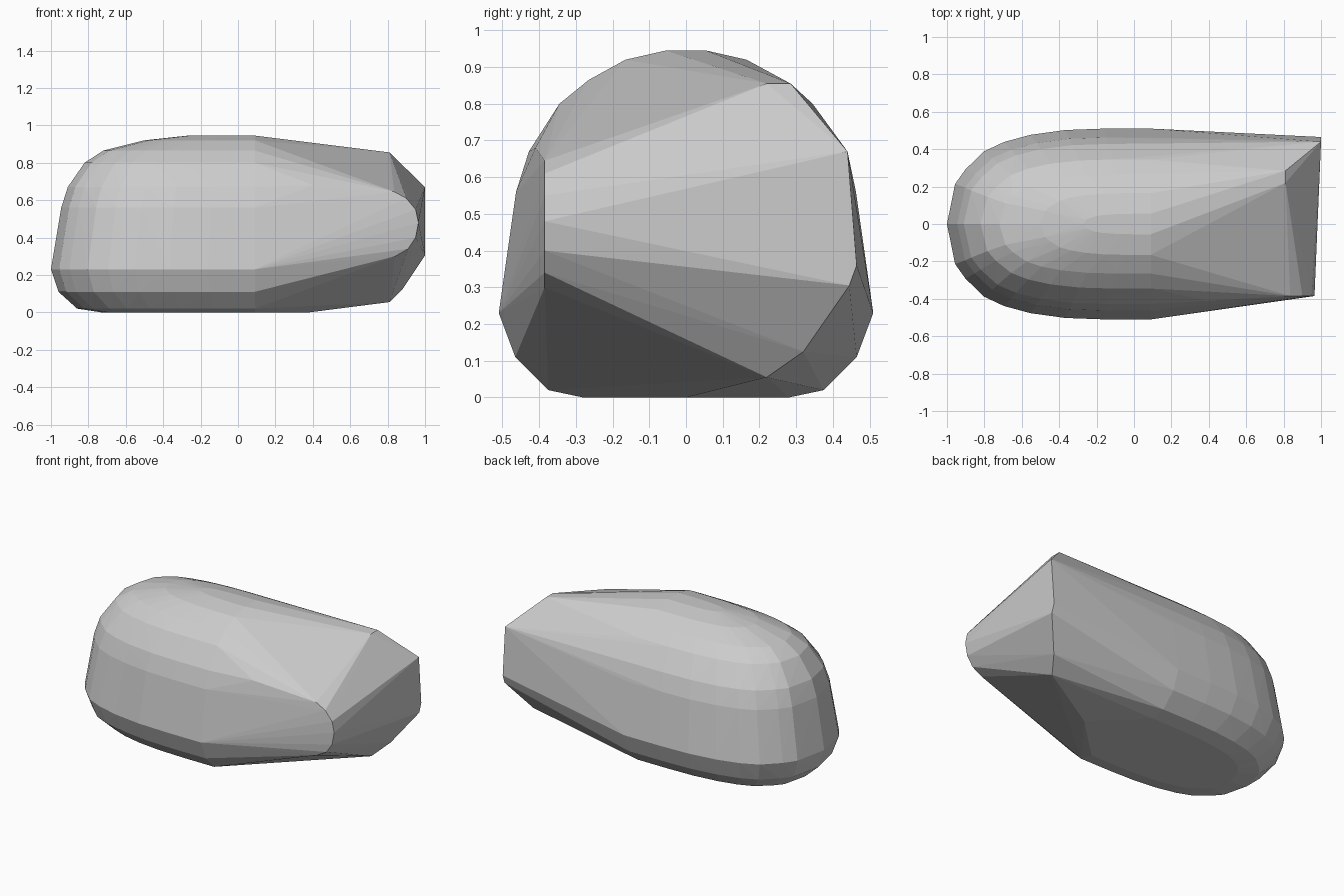
import bpy, bmesh

# plan outline of the rounded nose: (fraction of length, fraction of half width)
PLAN = [(0, 1), (0.23, 1), (0.42, 0.985), (0.59, 0.935), (0.72, 0.86),
        (0.82, 0.76), (0.91, 0.57), (0.96, 0.42), (1, 0.0)]

# horizontal levels: height, left end in x, half width in y
LEVELS = [(0.0, -0.73, 0.28), (0.02, -0.86, 0.375), (0.11, -0.96, 0.465),
          (0.23, -1.0, 0.51), (0.56, -0.945, 0.463), (0.67, -0.91, 0.428),
          (0.80, -0.82, 0.345), (0.865, -0.72, 0.265), (0.92, -0.50, 0.165),
          (0.945, -0.27, 0.055)]
SHOULDER = 0.09   # x where the straight taper begins

points = []
for z, left, half in LEVELS:
    for along, wide in PLAN:
        x = SHOULDER + (left - SHOULDER) * along
        for side in (-1, 1):
            points.append((x, side * half * wide, z))

# curved upright edge at the front right tip
points += [(x, -0.385, z) for x, z in
           [(0.835, 0.645), (0.90, 0.61), (0.95, 0.55), (0.965, 0.48),
            (0.95, 0.40), (0.91, 0.34), (0.84, 0.30)]]

# chamfered end at the back right
points += [(0.81, 0.22, 0.855), (0.81, 0.285, 0.855), (1.0, 0.44, 0.67),
           (1.0, 0.465, 0.36), (1.0, 0.445, 0.305), (0.88, 0.32, 0.125),
           (0.81, 0.22, 0.055)]

# extra corners on the front flank and underside
points += [(0.34, -0.44, 0.53), (0.40, -0.41, 0.68), (0.38, 0.0, 0.0)]

# wrap the rings and end edges in one faceted skin
bm = bmesh.new()
for p in points:
    bm.verts.new(p)
bmesh.ops.remove_doubles(bm, verts=bm.verts[:], dist=0.0005)
bmesh.ops.convex_hull(bm, input=bm.verts[:])
loose = [v for v in bm.verts if not v.link_faces]
bmesh.ops.delete(bm, geom=loose, context='VERTS')
bmesh.ops.recalc_face_normals(bm, faces=bm.faces[:])

mesh = bpy.data.meshes.new("faceted_body")
bm.to_mesh(mesh)
bm.free()
body = bpy.data.objects.new("faceted_body", mesh)
bpy.context.collection.objects.link(body)
